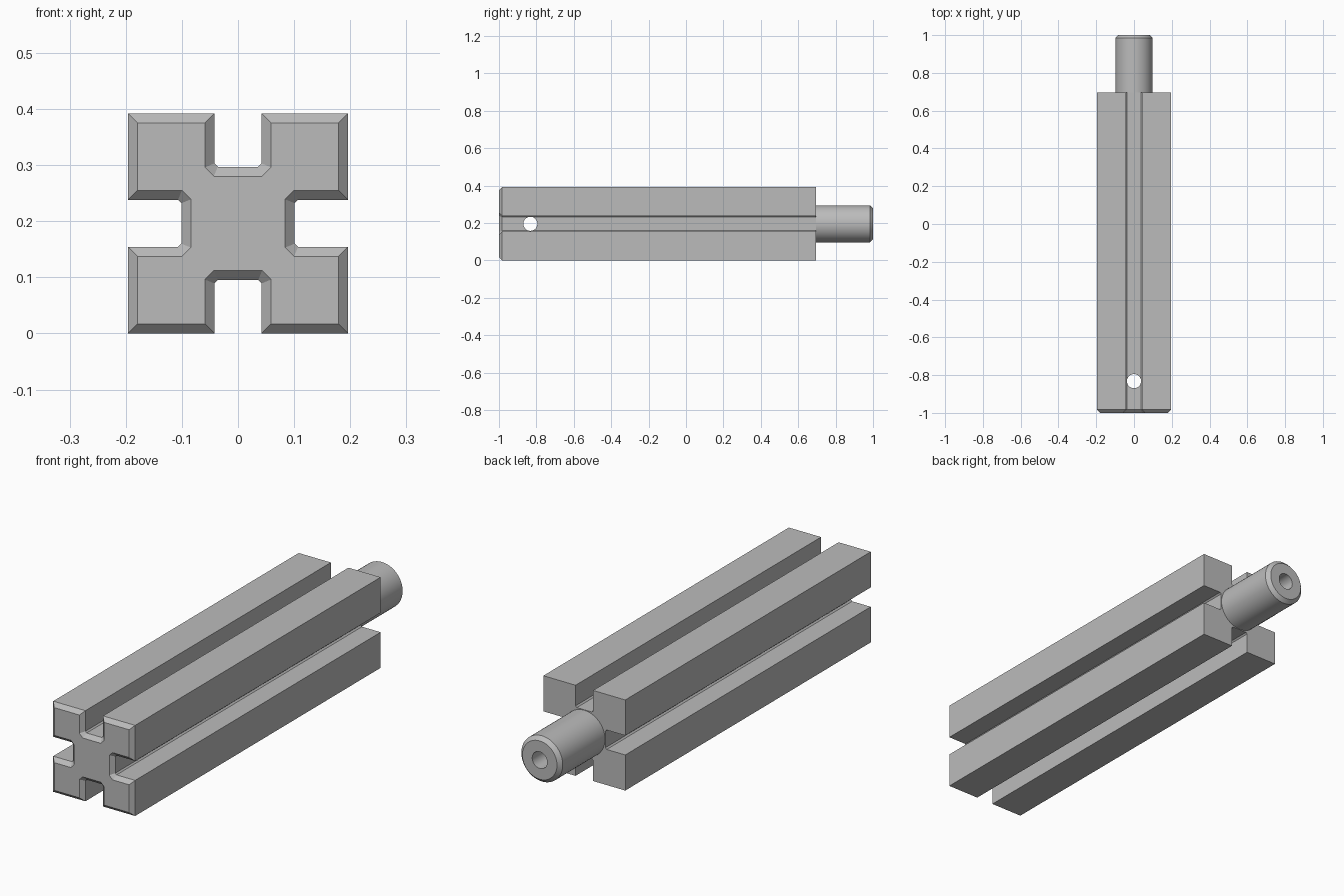
import bpy, bmesh, math
from mathutils import Vector, Matrix

cube = bpy.data.objects.get("Cube")
if cube:
    bpy.data.objects.remove(cube, do_unlink=True)

HALF = 0.196            # half width of the bar, also the height of its axis
SLOT, FLOOR = 0.042, 0.101   # slot half width, slot floor distance from the axis
FILLET, BEVEL = 0.006, 0.017
FRONT, BACK, TIP = -1.0, 0.695, 1.0

steel = bpy.data.materials.new("grey steel")
steel.use_nodes = True
steel.diffuse_color = (0.5, 0.5, 0.5, 1)
steel.node_tree.nodes["Principled BSDF"].inputs["Base Color"].default_value = (0.5, 0.5, 0.5, 1)


def make_object(name, bm):
    bmesh.ops.recalc_face_normals(bm, faces=bm.faces)
    mesh = bpy.data.meshes.new(name)
    bm.to_mesh(mesh)
    bm.free()
    mesh.materials.append(steel)
    obj = bpy.data.objects.new(name, mesh)
    bpy.context.collection.objects.link(obj)
    return obj


def inset(points, dist):
    """Mitred inset of a clockwise outline."""
    result = []
    for i, p in enumerate(points):
        a = (p - points[i - 1]).normalized()
        b = (points[(i + 1) % len(points)] - p).normalized()
        n1, n2 = Vector((a.y, -a.x)), Vector((b.y, -b.x))
        result.append(p + (n1 + n2) * dist / (1 + n1.dot(n2)))
    return result


def loft(bm, rings):
    """Bridge successive vertex rings with quads."""
    for r, s in zip(rings, rings[1:]):
        for i in range(len(r)):
            j = (i + 1) % len(r)
            bm.faces.new((r[i], r[j], s[j], s[i]))


# Slotted bar: one corner of the cross section turned four times
corner = [Vector(p) for p in (
    (SLOT - FILLET, FLOOR), (SLOT, FLOOR + FILLET), (SLOT, HALF), (HALF, HALF),
    (HALF, SLOT), (FLOOR + FILLET, SLOT), (FLOOR, SLOT - FILLET))]
outline = [Matrix.Rotation(-math.pi / 2 * k, 2) @ p for k in range(4) for p in corner]

bm = bmesh.new()
sections = ((inset(outline, BEVEL), FRONT), (outline, FRONT + BEVEL), (outline, BACK))
rings = [[bm.verts.new((p.x, y, p.y + HALF)) for p in pts] for pts, y in sections]
loft(bm, rings)
bm.faces.new(rings[0])
bm.faces.new(rings[-1])
bar = make_object("slotted_bar", bm)

# Cross holes through the slot floors
for name, axis in (("side_hole_cutter", "Y"), ("upright_hole_cutter", "Z")):
    bm = bmesh.new()
    bmesh.ops.create_cone(bm, cap_ends=True, segments=32, radius1=0.0375,
                          radius2=0.0375, depth=0.6)
    turn = Matrix.Rotation(math.pi / 2, 4, "Y") if axis == "Y" else Matrix()
    bm.transform(Matrix.Translation((0, -0.832, HALF)) @ turn)
    cutter = make_object(name, bm)
    cutter.hide_render = True
    cutter.hide_set(True)
    cut = bar.modifiers.new(name, "BOOLEAN")
    cut.operation, cut.solver, cut.object = "DIFFERENCE", "EXACT", cutter

# Round shaft with a bevelled tip and a blind centre hole
bm = bmesh.new()
profile = ((0.099, BACK - 0.01), (0.099, TIP - 0.016), (0.083, TIP),
           (0.036, TIP), (0.036, TIP - 0.25))
SIDES = 48
rings = [[bm.verts.new((r * math.cos(math.tau * i / SIDES), y,
                        HALF + r * math.sin(math.tau * i / SIDES)))
          for i in range(SIDES)] for r, y in profile]
loft(bm, rings)
bm.faces.new(rings[0])
bm.faces.new(rings[-1])
shaft = make_object("shaft", bm)

# Smooth the round walls, keep the edges sharp
bpy.context.view_layer.update()
bpy.ops.object.select_all(action="DESELECT")
for obj in (bar, shaft):
    bpy.context.view_layer.objects.active = obj
    obj.select_set(True)
    for mod in list(obj.modifiers):
        bpy.ops.object.modifier_apply(modifier=mod.name)
bpy.ops.object.shade_smooth_by_angle(angle=math.radians(30))
for name in ("side_hole_cutter", "upright_hole_cutter"):
    bpy.data.objects.remove(bpy.data.objects[name], do_unlink=True)
